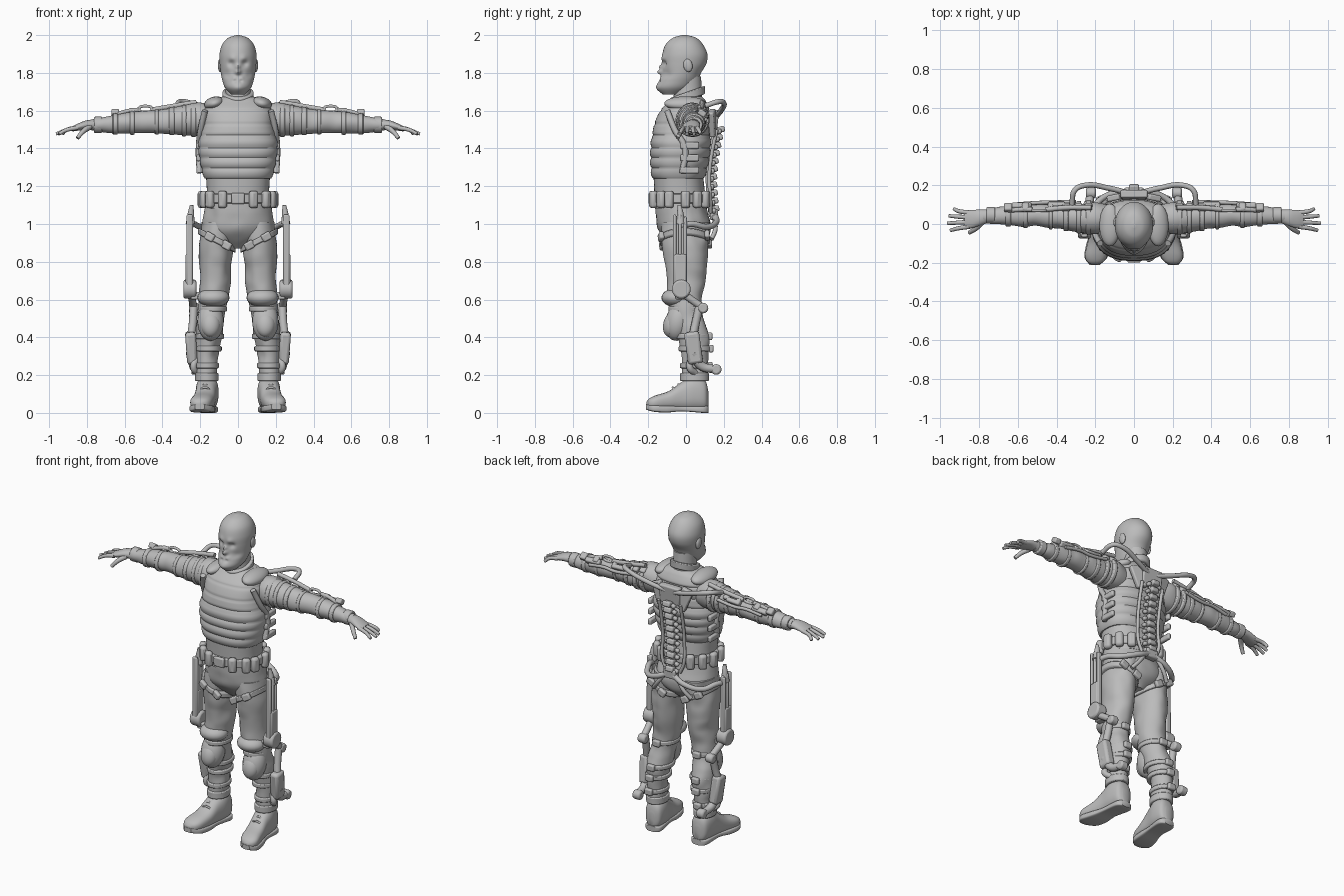
import bpy, bmesh, math
from mathutils import Vector, Matrix, Euler, noise

cube = bpy.data.objects.get("Cube")
if cube:
    bpy.data.objects.remove(cube, do_unlink=True)

grey = bpy.data.materials.new("plain_grey")
grey.use_nodes = True
GREY = (0.5, 0.5, 0.5, 1)
grey.diffuse_color = GREY
grey.node_tree.nodes["Principled BSDF"].inputs["Base Color"].default_value = GREY
parts = []


def finish(name, mesh, mirror=False, bevel=0):
    mesh.materials.clear()
    mesh.materials.append(grey)
    ob = bpy.data.objects.new(name, mesh)
    bpy.context.collection.objects.link(ob)
    if bevel:
        mod = ob.modifiers.new("rounded_edges", "BEVEL")
        mod.width, mod.segments = bevel, 2
    if mirror:
        ob.modifiers.new("other_side", "MIRROR").use_clip = False
    parts.append(ob)
    return ob


def from_bmesh(name, bm, mirror=False, bevel=0):
    bmesh.ops.recalc_face_normals(bm, faces=bm.faces)
    mesh = bpy.data.meshes.new(name)
    bm.to_mesh(mesh)
    bm.free()
    return finish(name, mesh, mirror, bevel)


def smooth_rows(rows, steps):
    """Catmull-Rom interpolation of section rows."""
    out = []
    for i in range(len(rows) - 1):
        a, b, c, d = (rows[min(max(j, 0), len(rows) - 1)] for j in range(i - 1, i + 3))
        for s in range(steps):
            t = s / steps
            out.append([q + t / 2 * (r - p + t * (2*p - 5*q + 4*r - s2 + t * (3*(q - r) + s2 - p)))
                        for p, q, r, s2 in zip(a, b, c, d)])
    return out + [rows[-1]]


def loft(name, rows, axis="z", n=32, steps=5, power=2, disp=None, mirror=False, bevel=0):
    """Skin oval sections (t, centre u, centre v, radius u, radius v) along an axis."""
    bm = bmesh.new()
    rings = []
    for t, u, v, ru, rv in (smooth_rows(rows, steps) if steps > 1 else rows):
        ring = []
        for k in range(n):
            c, s = math.cos(math.tau * k / n), math.sin(math.tau * k / n)
            p = u + ru * math.copysign(abs(c) ** (2 / power), c)
            q = v + rv * math.copysign(abs(s) ** (2 / power), s)
            co = Vector({"z": (p, q, t), "x": (t, p, q), "y": (p, t, q)}[axis])
            ring.append(bm.verts.new(disp(co) if disp else co))
        rings.append(ring)
    for a, b in zip(rings, rings[1:]):
        for k in range(n):
            m = (k + 1) % n
            bm.faces.new((a[k], a[m], b[m], b[k]))
    bm.faces.new(rings[0])
    bm.faces.new(rings[-1])
    return from_bmesh(name, bm, mirror, bevel)


def body(rows):
    """Turn (z, front y, back y, half width) into loft rows."""
    return [(z, 0, (f + b) / 2, w, (b - f) / 2) for z, f, b, w in rows]


def strap(name, t, half, u, v, ru, rv, axis="z", disp=None, mirror=True):
    loft(name, [(t - half, u, v, ru, rv), (t + half, u, v, ru, rv)], axis,
         steps=1, disp=disp, mirror=mirror, bevel=0.006)


def box(name, loc, half, rot=(0, 0, 0), mirror=True, bevel=0.008):
    bm = bmesh.new()
    mat = Matrix.LocRotScale(Vector(loc), Euler([math.radians(a) for a in rot]), Vector(half))
    bmesh.ops.create_cube(bm, size=2, matrix=mat)
    from_bmesh(name, bm, mirror, bevel)


def ball(name, loc, radii, rot=(0, 0, 0), mirror=True):
    bm = bmesh.new()
    mat = Matrix.LocRotScale(Vector(loc), Euler([math.radians(a) for a in rot]), Vector(radii))
    bmesh.ops.create_uvsphere(bm, u_segments=24, v_segments=14, radius=1, matrix=mat)
    from_bmesh(name, bm, mirror)


def disc(name, loc, radius, half, axis="X"):
    bm = bmesh.new()
    mat = Matrix.Translation(loc) @ Matrix.Rotation(math.pi / 2, 4, "Y" if axis == "X" else "X")
    bmesh.ops.create_cone(bm, cap_ends=True, segments=24, radius1=radius, radius2=radius,
                          depth=2 * half, matrix=mat)
    from_bmesh(name, bm, True, 0.01)


def tube(name, points, radius, taper=1, mirror=True, loop=False):
    cu = bpy.data.curves.new(name, "CURVE")
    cu.dimensions, cu.bevel_depth, cu.bevel_resolution = "3D", radius, 3
    cu.use_fill_caps, cu.resolution_u = True, 8
    sp = cu.splines.new("BEZIER")
    sp.bezier_points.add(len(points) - 1)
    sp.use_cyclic_u = loop
    for i, (bp, co) in enumerate(zip(sp.bezier_points, points)):
        bp.co = co
        bp.handle_left_type = bp.handle_right_type = "AUTO"
        bp.radius = 1 + (taper - 1) * i / (len(points) - 1)
    tmp = bpy.data.objects.new(name + "_path", cu)
    bpy.context.collection.objects.link(tmp)
    mesh = bpy.data.meshes.new_from_object(tmp.evaluated_get(bpy.context.evaluated_depsgraph_get()))
    bpy.data.objects.remove(tmp, do_unlink=True)
    finish(name, mesh, mirror)


def cloth(co):
    wave = noise.noise(co * 13) * 0.007
    return co + Vector((wave, wave, 0))


# Head with face relief: (side offset, height, depth, spread)
RELIEF = [(.036, 1.85, -.015, .018), (0, 1.805, .028, .015), (0, 1.832, .016, .011),
          (.03, 1.875, .007, .018), (.015, 1.757, -.007, .009), (0, 1.72, .008, .03),
          (.062, 1.79, -.006, .02), (.02, 1.772, .005, .012)]


def face(co):
    if co.y < -.04:
        for x, z, depth, spread in RELIEF:
            co.y -= depth * math.exp(-((abs(co.x) - x) ** 2 + (co.z - z) ** 2) / spread ** 2)
    return co


loft("head", body([(1.685, -.12, -.03, .035), (1.72, -.15, .03, .068), (1.76, -.14, .062, .083),
                   (1.80, -.125, .08, .091), (1.85, -.128, .108, .097), (1.90, -.125, .113, .098),
                   (1.95, -.108, .09, .084), (1.985, -.07, .055, .052), (2, -.02, .005, .008)]),
     n=96, steps=8, disp=face)
ball("ears", (.095, .01, 1.84), (.012, .024, .035), (12, 0, 0))
loft("neck", body([(1.6, -.09, .1, .09), (1.68, -.065, .085, .067), (1.78, -.07, .08, .066)]))
strap("collar", 1.675, .022, 0, .008, .083, .092, mirror=False,
      disp=lambda co: co + Vector((0, 0, co.y * .35)))


# Ribbed vest over the torso
def ribs(co):
    if co.z < 1.46:
        swell = .075 * abs(math.sin(math.pi * (co.z - 1.24) / .055)) ** .6
    else:
        swell = .04 - .04 * sum(math.exp(-((co.z - z) / .006) ** 2) for z in (1.47, 1.53, 1.6))
    return Vector((co.x * (1 + swell * .4), -.03 + (co.y + .03) * (1 + swell), co.z))


loft("vest", body([(1.24, -.172, .09, .175), (1.32, -.18, .11, .195), (1.42, -.178, .122, .205),
                   (1.52, -.165, .122, .185), (1.6, -.132, .12, .178), (1.65, -.085, .1, .14),
                   (1.675, -.06, .08, .08)]), n=64, steps=12, power=2.4, disp=ribs)
loft("waist", body([(1.08, -.165, .11, .17), (1.17, -.168, .1, .165), (1.26, -.172, .09, .17)]),
     n=48, power=2.3)
ball("shoulder_pads", (.125, -.005, 1.638), (.055, .11, .036), (0, 14, 0))
tube("vest_side_panels", [(.175, -.1, 1.6), (.197, -.06, 1.5), (.208, -.005, 1.4),
                          (.203, -.02, 1.27)], .016)
for z in (1.285, 1.35, 1.415):
    box("side_buckles", (.208, .02, z), (.012, .05, .018))

# Pelvis and trousers
loft("pelvis", body([(1.13, -.165, .1, .17), (1.05, -.16, .118, .182), (.98, -.15, .135, .188),
                     (.92, -.11, .115, .14), (.87, -.05, .06, .05)]), n=48, disp=cloth)
loft("trousers", [(1.01, .1, -.005, .09, .125), (.9, .113, -.006, .09, .124),
                  (.8, .12, 0, .085, .114), (.7, .122, 0, .081, .103), (.6, .13, -.008, .078, .09),
                  (.52, .142, .005, .07, .083), (.45, .15, .027, .068, .083),
                  (.38, .157, .045, .066, .08), (.28, .165, .048, .058, .068),
                  (.17, .165, .045, .055, .07)], n=40, steps=8, disp=cloth, mirror=True)

# Belt with pouches and buckle
strap("belt", 1.135, .026, 0, -.03, .188, .152, mirror=False)
for deg in (25, 50, 68, 100, 125, 148):
    a = math.radians(deg)
    box("belt_pouches", (.195 * math.sin(a), -.03 - .158 * math.cos(a), 1.13),
        (.024, .02, .046), (0, 0, deg), bevel=.015)
box("belt_buckle", (0, -.187, 1.135), (.035, .012, .03), mirror=False)

# Boots splayed slightly outward: (y, x, middle z, half width, half height)
loft("boots", [(.118, .16, .075, .02, .04), (.1, .16, .095, .05, .078), (.04, .163, .105, .06, .092),
               (-.025, .17, .088, .056, .074), (-.09, .18, .066, .058, .05),
               (-.16, .195, .055, .058, .038), (-.195, .2, .05, .042, .026),
               (-.21, .203, .047, .015, .01)], "y", power=2.5, mirror=True)
SOLE = [(.12, .16, .018, .03, .018), (.09, .16, .018, .054, .018), (-.02, .17, .022, .05, .014),
        (-.1, .183, .02, .062, .018), (-.17, .196, .024, .06, .018), (-.212, .203, .032, .025, .014)]
loft("boot_soles", SOLE, "y", power=5, mirror=True)
strap("boot_cuffs", .19, .022, .165, .045, .062, .076)
for y in (-.06, -.03, -.0):
    tube("boot_laces", [(.14, y, .13 + y / 5), (.175, y - .01, .165 + y / 2),
                        (.21, y, .13 + y / 5)], .006)

# Knee pads and leg straps
ball("thigh_guards", (.13, -.052, .61), (.085, .078, .05))
ball("knee_caps", (.145, -.04, .485), (.07, .068, .105), (-12, 0, 0))
ball("knee_cap_plates", (.145, -.075, .47), (.052, .045, .07), (-15, 0, 0))
tilt = lambda co: co + Vector((0, 0, (co.x - .115) * .5))
strap("thigh_straps", .915, .017, .113, -.006, .1, .134, disp=tilt)
for x, y, dx in ((.06, -.125, 15), (.15, -.132, 15), (.08, .125, 0), (.165, .112, 0)):
    box("thigh_strap_blocks", (x, y, .915 + (x - .115) * .5), (.026, .013, .021), (0, -27, dx))
for z, y, r in ((.55, 0, .077), (.405, .035, .076), (.34, .047, .07), (.25, .048, .064)):
    strap("calf_straps", z, .014, .135 + (.55 - z) * .1, y, r, r + .016)
    box("calf_strap_blocks", (.14 + (.55 - z) * .1, y + r + .016, z), (.025, .013, .02))

# Powered leg frame: slotted thigh bar, knee joint, shin bar
box("thigh_bar_plates", (.25, -.03, .85), (.01, .034, .19))
for y in (-.06, -.032, -.004):
    box("thigh_bar_rails", (.256, y, .86), (.017, .009, .19 if y < -.01 else .175))
box("thigh_bar_lower", (.258, -.03, .755), (.02, .032, .085))
tube("thigh_bar_tips", [(.252, -.03, 1.0), (.25, -.03, 1.05), (.245, -.035, 1.1)], .026, .4)
disc("knee_joints", (.255, -.025, .655), .05, .034)
box("knee_brackets", (.2, -.025, .62), (.05, .03, .02))
tube("knee_links", [(.25, -.015, .63), (.24, .05, .585), (.235, .095, .555)], .02)
disc("rear_knee_joints", (.235, .09, .555), .028, .025)
tube("shin_bars", [(.235, .07, .56), (.24, .05, .47), (.25, .035, .4)], .022)
box("shin_bar_plates", (.247, .04, .345), (.028, .04, .085), (8, 4, 0), bevel=.015)
tube("shin_bar_lower", [(.25, .04, .32), (.235, .08, .25), (.225, .155, .23)], .027, .8)
disc("ankle_joints", (.222, .16, .23), .028, .025)
tube("ankle_links", [(.22, .03, .29), (.235, .02, .24), (.21, .05, .21)], .018)

# Sleeves, straps and hands
loft("sleeves", [(.14, .03, 1.55, .07, .08), (.21, .03, 1.555, .084, .088), (.3, .033, 1.548, .07, .077),
                 (.4, .04, 1.542, .063, .064), (.5, .045, 1.54, .058, .058), (.58, .045, 1.535, .058, .056),
                 (.66, .045, 1.528, .05, .048), (.73, .042, 1.525, .04, .037), (.78, .04, 1.525, .033, .028)],
     "x", steps=7, disp=cloth, mirror=True)
for x, r, half in ((.235, .09, .013), (.285, .084, .012), (.35, .074, .014), (.43, .067, .01),
                   (.56, .062, .012), (.65, .056, .014), (.74, .043, .022)):
    strap("arm_straps", x, half, .03 + x * .02, 1.562 - x * .05, r, r, "x")
    if x < .7:
        box("arm_strap_blocks", (x, .085, 1.545 + r * .75), (half * 1.5, .022, .016), (-35, 0, 0))
loft("palms", [(.75, .04, 1.525, .033, .028), (.8, .032, 1.524, .042, .025),
               (.84, .025, 1.515, .047, .02), (.875, .023, 1.504, .044, .014)], "x", mirror=True)
for y, reach, spread in ((.058, .93, .02), (.034, .955, .008), (.01, .963, -.006), (-.013, .948, -.02)):
    tube("fingers", [(.85, y, 1.51), (.91, y + spread / 2, 1.497), (reach, y + spread, 1.477)], .0125, .7)
tube("thumbs", [(.785, .01, 1.515), (.82, -.025, 1.49), (.85, -.045, 1.455)], .016, .65)

# Arm frame on top of the sleeves
tube("upper_arm_rods", [(.22, .085, 1.645), (.34, .085, 1.625), (.455, .075, 1.605)], .013)
tube("forearm_rods", [(.525, .075, 1.605), (.58, .075, 1.598), (.65, .07, 1.578)], .012)
tube("elbow_rings", [(.49 + .034 * math.cos(a), .07, 1.608 + .016 * math.sin(a))
                     for a in (0, math.pi / 2, math.pi, math.pi * 1.5)], .008, loop=True)
tube("side_arm_rods", [(.3, .115, 1.58), (.42, .112, 1.565), (.49, .11, 1.57), (.6, .103, 1.555)], .01)
box("upper_arm_plates", (.4, .095, 1.585), (.045, .014, .02), (-40, 3, 0))
box("forearm_plates", (.58, .09, 1.575), (.05, .016, .02), (-40, 3, 0))

# Backpack, spine and hoses
box("upper_back_plate", (0, .15, 1.55), (.07, .02, .055), (-6, 0, 0), mirror=False)
box("back_wings", (.085, .14, 1.535), (.035, .016, .07), (0, 22, -12))
heights = [1.5 - i * .042 for i in range(11)]
spine_y = lambda z: .135 + .4 * (z - 1.25) ** 2 + .06 * max(0, z - 1.25)
for z in heights:
    box("spine_segments", (0, spine_y(z) + .008, z), (.026, .022, .016), (15, 0, 0), mirror=False)
    box("spine_side_links", (.035, spine_y(z), z - .01), (.014, .013, .012), (0, 25, 0))
tube("spine_core", [(0, spine_y(z) - .01, z) for z in heights + [1.04]], .022, mirror=False)
tube("spine_cables", [(.075, spine_y(z) - .012, z) for z in heights[::3]] + [(.05, .13, 1.06)], .01)
tube("shoulder_hoses", [(.03, .16, 1.57), (.13, .185, 1.6), (.25, .2, 1.64), (.305, .175, 1.648),
                        (.32, .1, 1.625)], .014)
box("tailbone_block", (0, .148, 1.05), (.04, .022, .028), mirror=False)
tube("hip_arms", [(.02, .155, 1.045), (.1, .16, 1.01), (.19, .11, .985), (.235, .03, 1), (.25, -.03, .99)],
     .016)
tube("seat_links", [(.04, .15, 1.04), (.09, .155, .97), (.13, .135, .92)], .012)

# Smooth shading with crisp edges
bpy.ops.object.select_all(action="DESELECT")
for ob in parts:
    ob.select_set(True)
bpy.context.view_layer.objects.active = parts[0]
bpy.ops.object.shade_smooth_by_angle(angle=math.radians(40))
